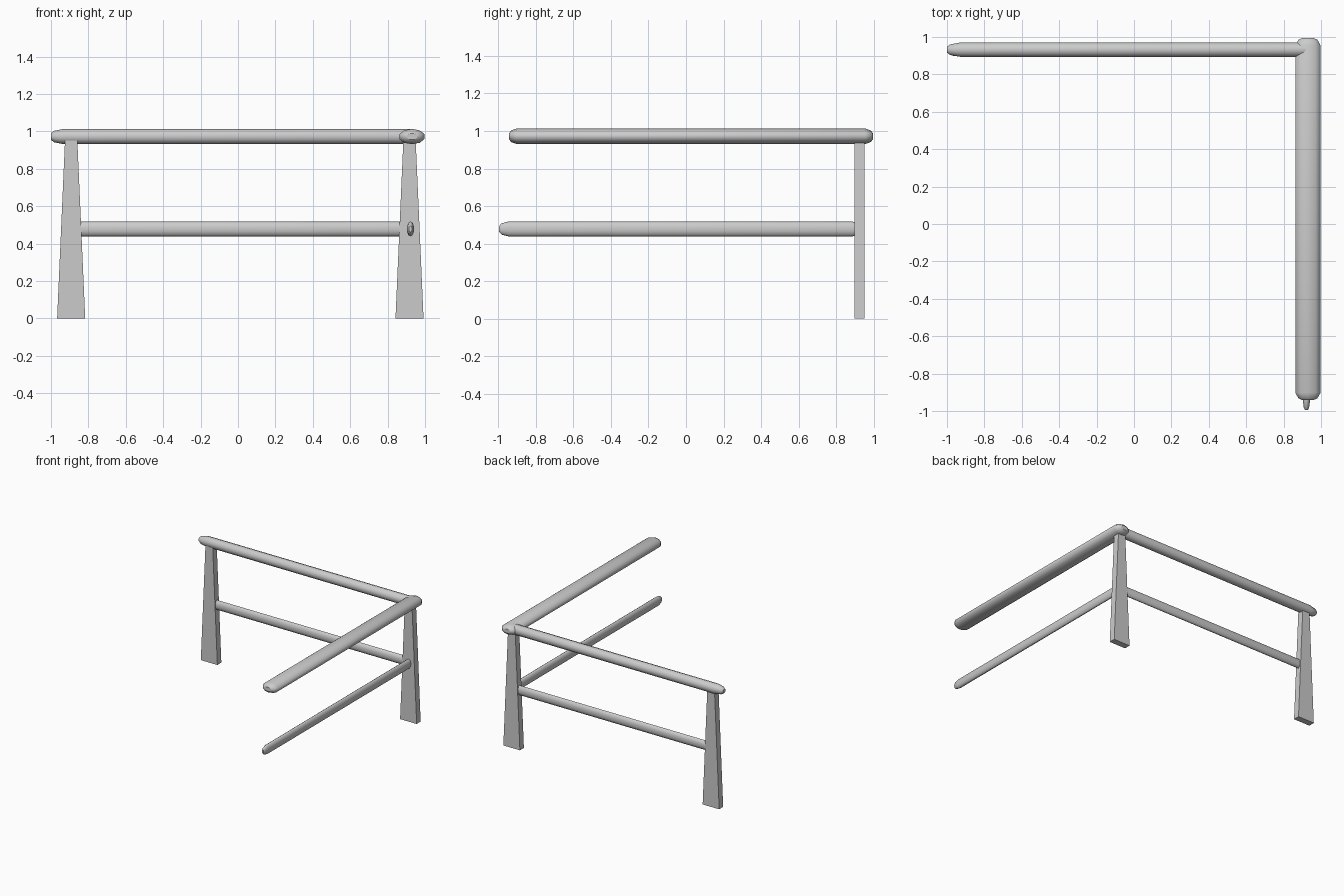
import bpy, bmesh, math
from mathutils import Vector

cube = bpy.data.objects.get("Cube")
if cube:
    bpy.data.objects.remove(cube, do_unlink=True)

grey = bpy.data.materials.new("light_grey")
grey.use_nodes = True
grey.diffuse_color = (0.6, 0.6, 0.6, 1)
grey.node_tree.nodes["Principled BSDF"].inputs["Base Color"].default_value = (0.6, 0.6, 0.6, 1)

SIDES = 10
CAP = [(0, 0.42), (0.25, 0.75), (1, 1)]  # share of cap length, share of radius


def finish(bm, name):
    bmesh.ops.recalc_face_normals(bm, faces=bm.faces)
    mesh = bpy.data.meshes.new(name)
    bm.to_mesh(mesh)
    bm.free()
    mesh.materials.append(grey)
    obj = bpy.data.objects.new(name, mesh)
    bpy.context.collection.objects.link(obj)
    return obj


def rail(name, axis, start, end, centre, z, half_width, half_height, cap):
    """Oval bar along x or y with rounded ends."""
    bm = bmesh.new()
    stations = [(start + t * cap, s) for t, s in CAP]
    stations += [(end - t * cap, s) for t, s in reversed(CAP)]
    rings = []
    for along, scale in stations:
        ring = []
        for i in range(SIDES):
            a = math.tau * i / SIDES + math.pi / 2
            across = centre + half_width * scale * math.cos(a)
            up = z + half_height * scale * math.sin(a)
            point = (along, across, up) if axis == "x" else (across, along, up)
            ring.append(bm.verts.new(point))
        rings.append(ring)
    for a, b in zip(rings, rings[1:]):
        for i in range(SIDES):
            j = (i + 1) % SIDES
            bm.faces.new((a[i], a[j], b[j], b[i]))
    bm.faces.new(rings[0])
    bm.faces.new(rings[-1])
    obj = finish(bm, name)
    for p in obj.data.polygons:
        p.use_smooth = len(p.vertices) == 4


def post(name, x):
    """Flat board tapering toward the top."""
    bm = bmesh.new()
    bmesh.ops.create_cube(bm, size=1)
    for v in bm.verts:
        width = 0.066 if v.co.z > 0 else 0.15
        v.co = Vector((x + v.co.x * width, 0.925 + v.co.y * 0.052, (v.co.z + 0.5) * 0.95))
    finish(bm, name)


# Posts
post("right_post", -0.892)
post("left_post", 0.917)

# Back rails
rail("back_top_rail", "x", -1.0, 0.985, 0.932, 0.972, 0.04, 0.041, 0.07)
rail("back_lower_rail", "x", -0.92, 0.95, 0.925, 0.478, 0.021, 0.04, 0.05)

# Side rails
rail("side_top_rail", "y", -0.942, 0.995, 0.93, 0.972, 0.071, 0.041, 0.04)
rail("side_lower_rail", "y", -0.995, 0.935, 0.922, 0.478, 0.02, 0.04, 0.05)
